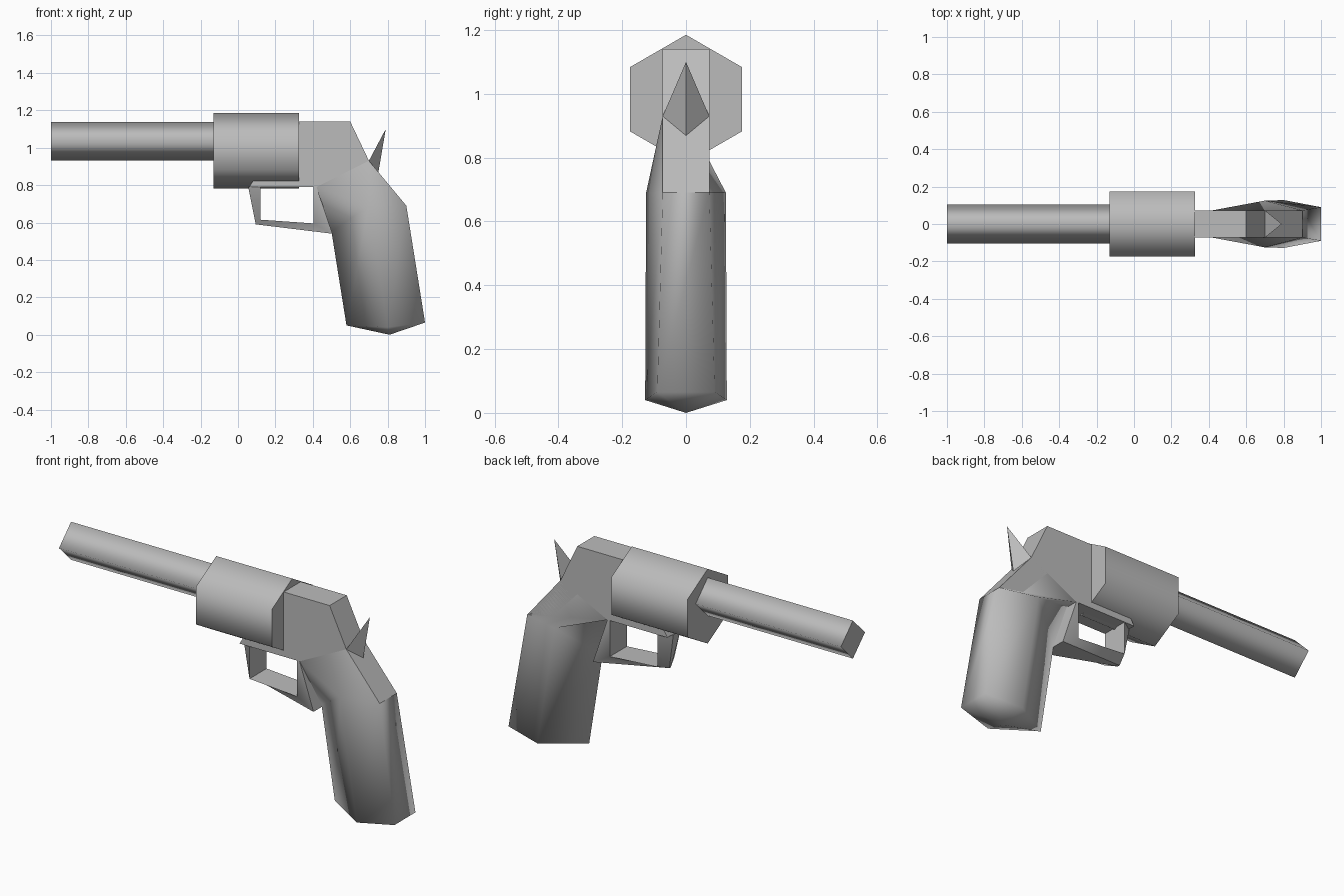
import bpy, bmesh, math

cube = bpy.data.objects.get("Cube")
if cube:
    bpy.data.objects.remove(cube, do_unlink=True)

# Single metal colour
metal = bpy.data.materials.new("grey metal")
metal.use_nodes = True
GREY = (0.5, 0.5, 0.5, 1)
metal.diffuse_color = GREY
metal.node_tree.nodes["Principled BSDF"].inputs["Base Color"].default_value = GREY


def finish(name, bm):
    bmesh.ops.remove_doubles(bm, verts=bm.verts, dist=0.0005)
    bmesh.ops.recalc_face_normals(bm, faces=bm.faces)
    mesh = bpy.data.meshes.new(name)
    bm.to_mesh(mesh)
    bm.free()
    mesh.materials.append(metal)
    obj = bpy.data.objects.new(name, mesh)
    bpy.context.collection.objects.link(obj)
    return obj


def face(bm, pts, smooth=False):
    f = bm.faces.new([bm.verts.new(p) for p in pts])
    f.smooth = smooth


def tube(name, x0, x1, z, radius, sides):
    """Faceted bar along x with a corner on top, flat ends and soft sides."""
    bm = bmesh.new()
    angles = [math.tau * i / sides for i in range(sides)]
    a, b = [[(x, radius * math.sin(t), z + radius * math.cos(t)) for t in angles]
            for x in (x0, x1)]
    face(bm, a)
    face(bm, b)
    for i in range(sides):
        j = (i + 1) % sides
        face(bm, [a[i], a[j], b[j], b[i]], True)
    finish(name, bm)


def prism(name, profile, half):
    """Front profile (x, z) extruded across y."""
    bm = bmesh.new()
    near, far = [[(x, y, z) for x, z in profile] for y in (-half, half)]
    face(bm, near)
    face(bm, far)
    for i in range(len(profile)):
        j = (i + 1) % len(profile)
        face(bm, [near[i], near[j], far[j], far[i]])
    finish(name, bm)


HALF = 0.073

# Barrel and cylinder
tube("barrel", -1.0, -0.13, 1.035, 0.103, 4)
tube("cylinder", -0.13, 0.325, 0.983, 0.202, 6)

# Frame: body behind the cylinder, strap below it, strip down the back
prism("frame", [(0.32, 1.14), (0.60, 1.14), (0.70, 0.93), (0.42, 0.79), (0.32, 0.79)], HALF)
prism("lower_strap", [(0.085, 0.83), (0.33, 0.83), (0.42, 0.79), (0.06, 0.79)], HALF)
prism("back_strip", [(0.70, 0.93), (0.90, 0.69), (0.78, 0.69), (0.60, 0.88)], HALF)

# Hammer spur
bm = bmesh.new()
left, right = (0.70, HALF, 0.93), (0.70, -HALF, 0.93)
tip, heel = (0.79, 0, 1.10), (0.75, 0, 0.865)
for tri in ((left, right, tip), (left, right, heel), (left, tip, heel), (right, tip, heel)):
    face(bm, tri)
finish("hammer", bm)

# Trigger guard: wide inner opening, thin outer edge, flared rear
bm = bmesh.new()
inner = [(0.12, HALF, 0.79), (0.12, HALF, 0.615), (0.405, HALF, 0.595), (0.405, HALF, 0.79)]
outer = [(0.055, 0.03, 0.79), (0.095, 0.006, 0.59), (0.505, 0.075, 0.54), (0.42, HALF, 0.79)]


def flip(p):
    return (p[0], -p[1], p[2])


for i in range(3):
    quad = [outer[i], outer[i + 1], inner[i + 1], inner[i]]
    face(bm, quad, True)
    face(bm, [flip(p) for p in quad], True)
    for edge in (inner, outer):
        a, b = edge[i], edge[i + 1]
        face(bm, [a, b, flip(b), flip(a)])
for a, b in ((inner[0], outer[0]), (inner[3], outer[3])):
    face(bm, [a, b, flip(b), flip(a)])
finish("trigger_guard", bm)


# Grip: five-sided rings with a front ridge, swelling sides and flat back
def ring(front, side, back):
    return [front, side, back, flip(back), flip(side)]


rings = [
    ring((0.42, 0, 0.79), (0.42, HALF, 0.79), (0.70, HALF, 0.93)),
    ring((0.50, 0, 0.55), (0.70, 0.125, 0.69), (0.90, HALF, 0.69)),
    ring((0.58, 0, 0.05), (0.80, 0.128, 0.04), (1.0, 0.09, 0.065)),
]
bm = bmesh.new()
face(bm, rings[0])
for low, high in zip(rings, rings[1:]):
    for i in range(5):
        j = (i + 1) % 5
        strip = i == 2 and low is rings[0]
        face(bm, [low[i], low[j], high[j], high[i]], not strip)
for i in range(5):
    face(bm, [rings[2][i], rings[2][(i + 1) % 5], (0.81, 0, 0)], True)
finish("grip", bm)
